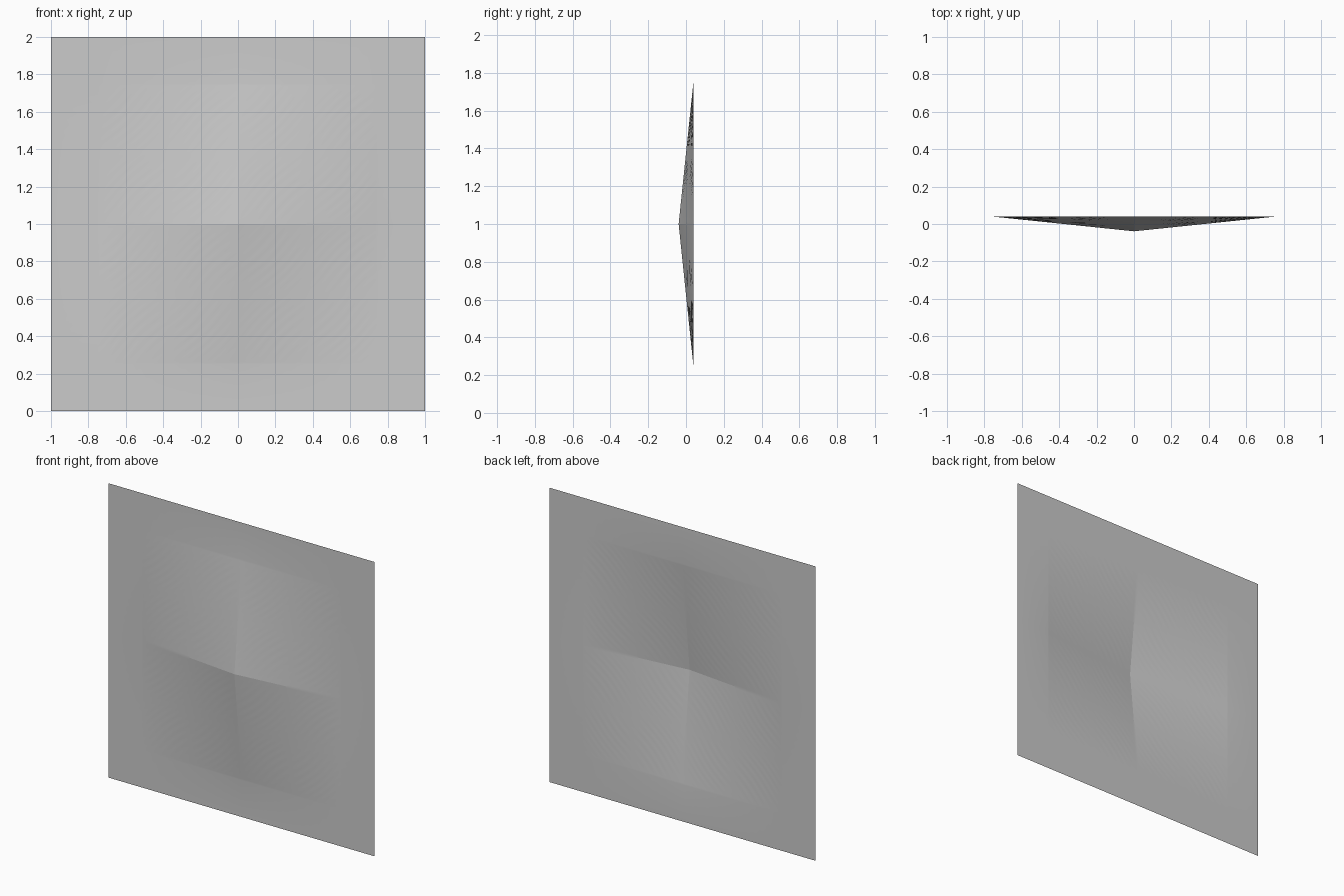
import bpy, bmesh, math

if "Cube" in bpy.data.objects:
    bpy.data.objects.remove(bpy.data.objects["Cube"])

SIZE = 0.75      # half width of the raised field
DEPTH = 0.078    # height of the central peak
TILE = 0.375     # ripple tile size (4 x 4 tiles)
N = 150          # grid steps across the field


def tent(t):
    return max(0.0, 1 - abs(t) / SIZE)


def ripple(u, v):
    """Faint curved diagonal grooves that fade out at the tile borders."""
    if abs(u) >= SIZE or abs(v) >= SIZE:
        return 0.0
    a = math.sin(math.pi * u / TILE)
    b = math.sin(math.pi * v / TILE)
    fade = min(1.0, 2 * abs(a * b))
    phase = (u - v) * 0.707 + 0.02 * a * b
    return 0.00016 * fade * math.sin(2 * math.pi * phase / 0.042)


def surface_y(u, v):
    return DEPTH / 2 - DEPTH * tent(u) * tent(v) - ripple(u, v)


# One thin sheet: wide flat border, fine grid in the raised field
coords = [-1.0] + [-SIZE + 2 * SIZE * i / N for i in range(N + 1)] + [1.0]
bm = bmesh.new()
rows = [[bm.verts.new((u, surface_y(u, v), v + 1)) for u in coords] for v in coords]
for r0, r1 in zip(rows, rows[1:]):
    for i in range(len(coords) - 1):
        bm.faces.new((r0[i], r0[i + 1], r1[i + 1], r1[i]))

mesh = bpy.data.meshes.new("relief_panel")
bm.to_mesh(mesh)
bm.free()
panel = bpy.data.objects.new("relief_panel", mesh)
bpy.context.collection.objects.link(panel)

# Single grey
grey = bpy.data.materials.new("plain grey")
grey.diffuse_color = (0.6, 0.6, 0.6, 1)
grey.use_nodes = True
grey.node_tree.nodes["Principled BSDF"].inputs["Base Color"].default_value = grey.diffuse_color
mesh.materials.append(grey)

# Smooth slopes, crisp ridges
bpy.context.view_layer.objects.active = panel
panel.select_set(True)
bpy.ops.object.shade_smooth_by_angle(angle=math.radians(6))
